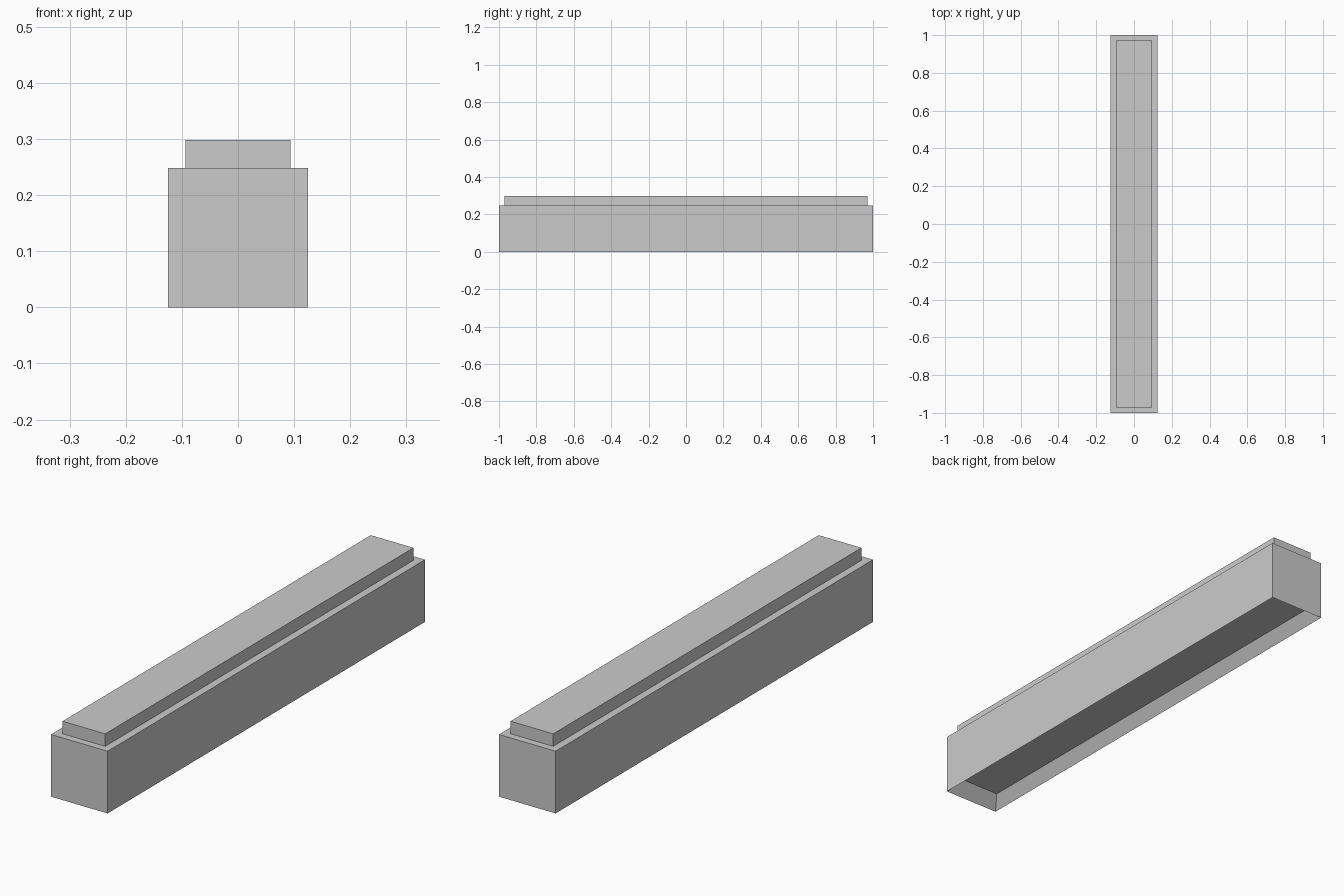
import bpy
import bmesh

if "Cube" in bpy.data.objects:
    bpy.data.objects.remove(bpy.data.objects["Cube"])

HALF_X, HALF_Y = 0.125, 1.0


def ring(bm, dx, dy, z):
    """Rectangle of vertices, inset from the beam outline."""
    corners = [(-1, -1), (1, -1), (1, 1), (-1, 1)]
    return [bm.verts.new((x * (HALF_X - dx), y * (HALF_Y - dy), z)) for x, y in corners]


def bridge(bm, a, b):
    for i in range(4):
        j = (i + 1) % 4
        bm.faces.new([a[i], a[j], b[j], b[i]])


# Stepped rectangular profile: recess ceiling, outer walls, ledge, raised top
LEVELS = [
    (0.031, 0.045, 0.05),
    (0, 0, 0),
    (0, 0, 0.248),
    (0.031, 0.029, 0.248),
    (0.031, 0.029, 0.298),
]

bm = bmesh.new()
rings = [ring(bm, *level) for level in LEVELS]
for lower, upper in zip(rings, rings[1:]):
    bridge(bm, lower, upper)
bm.faces.new(rings[0][::-1])
bm.faces.new(rings[-1])
bmesh.ops.recalc_face_normals(bm, faces=bm.faces)
mesh = bpy.data.meshes.new("stepped_beam")
bm.to_mesh(mesh)
bm.free()
beam = bpy.data.objects.new("stepped_beam", mesh)
bpy.context.collection.objects.link(beam)
